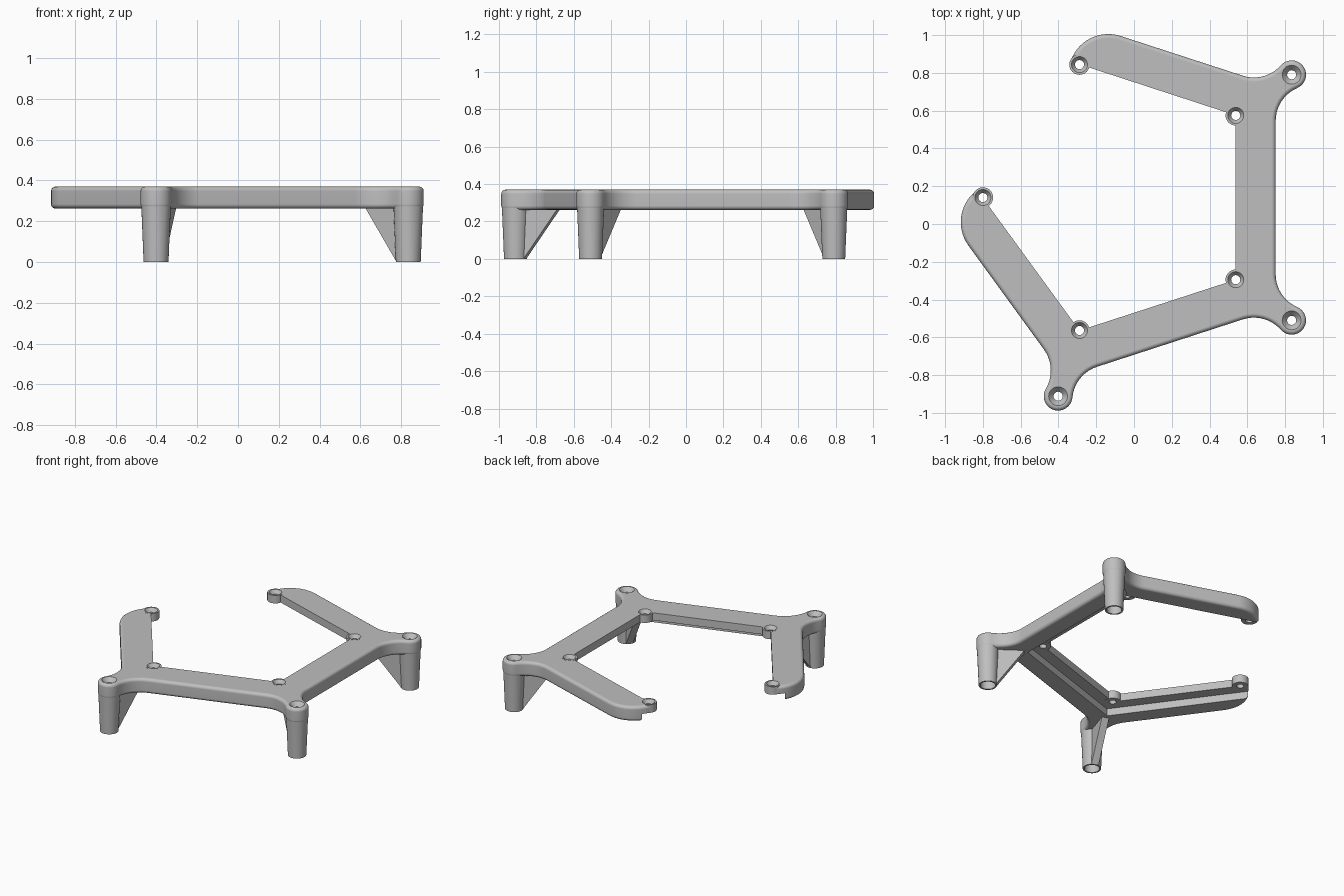
import bpy, bmesh
from math import sin, cos, radians, degrees, atan2, sqrt
from mathutils import Matrix, Vector

if "Cube" in bpy.data.objects:
    bpy.data.objects.remove(bpy.data.objects["Cube"], do_unlink=True)

# Main dimensions
CENTRE = Vector((-0.06, 0.14, 0))
CORNER_R, LEG_R = 0.74, 1.106          # radii of inner bosses and of legs
INNER, OUTER = 0.60, 0.81              # distances of the arm sides from the centre
Z_LOW, Z_LIP, Z_TOP = 0.262, 0.315, 0.37
LEG_TOP, FILLET, CAP = 0.076, 0.19, 0.21
LEG_ANGLES = (-108, -36, 36)
BOSS_ANGLES = (180, -108, -36, 36, 108)

grey = bpy.data.materials.new("light grey")
grey.use_nodes = True
grey.diffuse_color = (0.52, 0.52, 0.52, 1)
grey.node_tree.nodes["Principled BSDF"].inputs["Base Color"].default_value = grey.diffuse_color


def polar(radius, angle):
    a = radians(angle)
    return CENTRE + Vector((cos(a), sin(a), 0)) * radius


def make(name, bm):
    bmesh.ops.recalc_face_normals(bm, faces=bm.faces)
    mesh = bpy.data.meshes.new(name)
    bm.to_mesh(mesh)
    bm.free()
    mesh.materials.append(grey)
    obj = bpy.data.objects.new(name, mesh)
    bpy.context.collection.objects.link(obj)
    return obj


def prism_mesh(points, low, high):
    bm = bmesh.new()
    face = bm.faces.new([bm.verts.new((p[0], p[1], low)) for p in points])
    top = bmesh.ops.extrude_face_region(bm, geom=[face])["geom"]
    bmesh.ops.translate(bm, vec=(0, 0, high - low),
                        verts=[v for v in top if isinstance(v, bmesh.types.BMVert)])
    return bm


def frustum(name, at, r_low, r_high, low, high, sides=32):
    bm = bmesh.new()
    bmesh.ops.create_cone(bm, cap_ends=True, segments=sides, radius1=r_low, radius2=r_high,
                          depth=high - low,
                          matrix=Matrix.Translation((at.x, at.y, (low + high) / 2)))
    return make(name, bm)


def combine(target, tool, operation):
    mod = target.modifiers.new("combine", "BOOLEAN")
    mod.operation, mod.object, mod.solver = operation, tool, "EXACT"
    tool.hide_render = True
    graph = bpy.context.evaluated_depsgraph_get()
    graph.update()
    mesh = bpy.data.meshes.new_from_object(target.evaluated_get(graph))
    target.modifiers.clear()
    target.data = mesh
    bpy.data.objects.remove(tool, do_unlink=True)


def arc(t, n, radius, start, end, steps):
    angles = [radians(start + (end - start) * i / steps) for i in range(steps + 1)]
    return [(t + radius * cos(a), n + radius * sin(a)) for a in angles]


def place(points, normal):
    # Map (along, outward) pairs of an arm into the plan
    a = radians(normal)
    return [CENTRE + Vector((n * cos(a) - t * sin(a), n * sin(a) + t * cos(a), 0))
            for t, n in points]


def mirrored(points):
    return [(-t, n) for t, n in reversed(points)]


# Outer contour: rounded arm ends, and filleted lobes around the legs
half = radians(36)
leg_t, leg_n = LEG_R * sin(half), LEG_R * cos(half)
fil_n = OUTER + FILLET
fil_t = leg_t - sqrt((FILLET + LEG_TOP) ** 2 - (fil_n - leg_n) ** 2)
touch = degrees(atan2(leg_n - fil_n, leg_t - fil_t))
fillet = arc(fil_t, fil_n, FILLET, -90, touch, 10)
lobe = arc(leg_t, leg_n, LEG_TOP, 180 + touch, 108 - 180 - touch, 20)[1:-1]
cap = arc(0.275, INNER, CAP, 90, 0, 14)

outer = place(mirrored(cap), -144)
for angle in LEG_ANGLES:
    outer += place(fillet + lobe, angle - 36) + place(mirrored(fillet), angle + 36)
outer += place(cap, 72)
inner = [polar(CORNER_R, a) for a in reversed(LEG_ANGLES)]

# Frame slab, rounded along the outer contour only
bm = prism_mesh(outer + inner, Z_LOW, Z_TOP)
bm.verts.ensure_lookup_table()
on_outer = {(round(p.x, 4), round(p.y, 4)): i for i, p in enumerate(outer)}


def outer_edge(edge):
    ids = [on_outer.get((round(v.co.x, 4), round(v.co.y, 4))) for v in edge.verts]
    return None not in ids and abs(ids[0] - ids[1]) == 1


bmesh.ops.recalc_face_normals(bm, faces=bm.faces)
bmesh.ops.bevel(bm, geom=[e for e in bm.edges if outer_edge(e)], offset=0.022,
                offset_type="OFFSET", segments=4, profile=0.5, affect="EDGES",
                clamp_overlap=False)
frame = make("frame", bm)

# Step under the inner edge, leaving a thin lip
step_r = (INNER + 0.08) / cos(half)
step = make("step_cutter", prism_mesh([polar(step_r, a) for a in BOSS_ANGLES], 0.1, Z_LIP))
combine(frame, step, "DIFFERENCE")

# Tapered legs, each with a triangular gusset towards the centre
for angle in LEG_ANGLES:
    combine(frame, frustum("leg", polar(LEG_R, angle), 0.061, 0.0752, 0, 0.345), "UNION")
    bm = prism_mesh([(LEG_R - 0.055, 0.003), (LEG_R, 0.003), (LEG_R, 0.3),
                     (LEG_R - 0.24, 0.3), (LEG_R - 0.24, Z_LOW)], -0.025, 0.025)
    bm.transform(Matrix.Translation(CENTRE) @ Matrix.Rotation(radians(angle), 4, "Z")
                 @ Matrix.Rotation(radians(90), 4, "X"))
    combine(frame, make("gusset", bm), "UNION")

# Round screw bosses at the inner corners
for angle in BOSS_ANGLES:
    combine(frame, frustum("boss", polar(CORNER_R, angle), 0.054, 0.054,
                           Z_LIP - 0.002, Z_TOP + 0.0006), "UNION")


# Countersunk screw holes, and wide bores up the legs
def drill(at, sink, depth):
    combine(frame, frustum("hole", at, 0.024, 0.024, 0.2, 0.5), "DIFFERENCE")
    slope = (sink - 0.024) / depth
    combine(frame, frustum("countersink", at, 0.024, sink + slope * 0.02,
                           Z_TOP - depth, Z_TOP + 0.02), "DIFFERENCE")


for angle in BOSS_ANGLES:
    drill(polar(CORNER_R, angle), 0.042, 0.025)
for angle in LEG_ANGLES:
    drill(polar(LEG_R, angle), 0.05, 0.03)
    combine(frame, frustum("bore", polar(LEG_R, angle), 0.05, 0.05, -0.1, 0.3), "DIFFERENCE")

# Smooth shading with sharp edges kept
for obj in bpy.context.selected_objects:
    obj.select_set(False)
frame.select_set(True)
bpy.context.view_layer.objects.active = frame
bpy.ops.object.shade_smooth_by_angle(angle=radians(35))
weighted = frame.modifiers.new("weighted normals", "WEIGHTED_NORMAL")
weighted.keep_sharp = True
